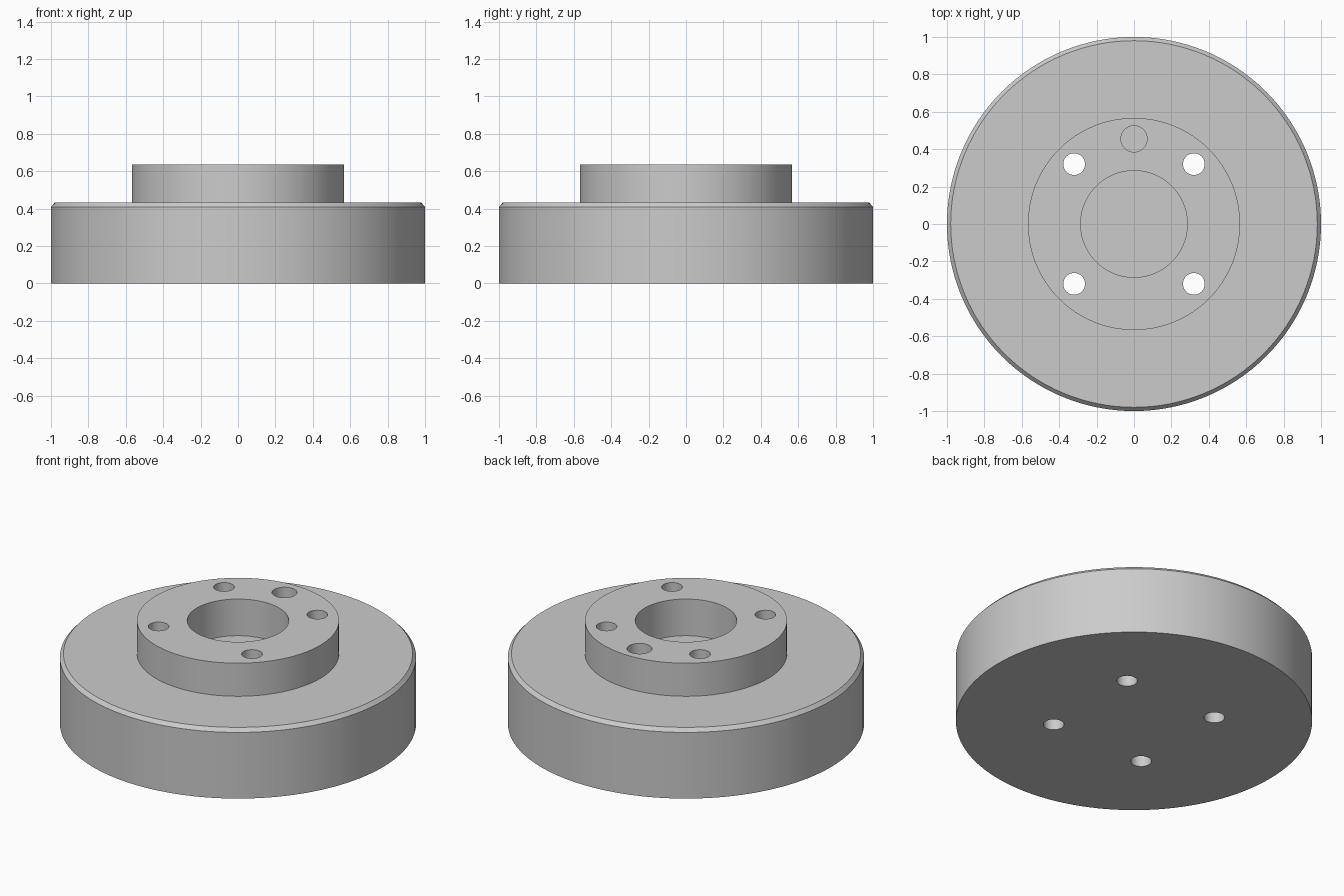
import bpy
import bmesh
from math import tau
from mathutils import Vector

default_cube = bpy.data.objects.get("Cube")
if default_cube:
    bpy.data.objects.remove(default_cube, do_unlink=True)

HUB_TOP = 0.637
BOLT = 0.32

# Single plain grey for the whole part
grey = bpy.data.materials.new("plain grey")
grey.use_nodes = True
grey.diffuse_color = (0.6, 0.6, 0.6, 1)
grey.node_tree.nodes["Principled BSDF"].inputs["Base Color"].default_value = grey.diffuse_color


def add_object(name, bm):
    mesh = bpy.data.meshes.new(name)
    bm.to_mesh(mesh)
    bm.free()
    mesh.materials.append(grey)
    obj = bpy.data.objects.new(name, mesh)
    bpy.context.collection.objects.link(obj)
    return obj


def lathe(name, profile, steps):
    """Revolve an (r, z) outline about the z axis into a closed solid."""
    bm = bmesh.new()
    verts = [bm.verts.new((r, 0, z)) for r, z in profile]
    edges = [bm.edges.new(pair) for pair in zip(verts, verts[1:])]
    bmesh.ops.spin(bm, geom=verts + edges, cent=(0, 0, 0), axis=(0, 0, 1),
                   angle=tau, steps=steps)
    bmesh.ops.remove_doubles(bm, verts=bm.verts, dist=1e-4)
    bmesh.ops.recalc_face_normals(bm, faces=bm.faces)
    return add_object(name, bm)


def drill(obj, x, y, radius, bottom):
    """Cut a round hole from above the hub down to the given height."""
    top = HUB_TOP + 0.1
    bm = bmesh.new()
    bmesh.ops.create_cone(bm, cap_ends=True, segments=48, radius1=radius,
                          radius2=radius, depth=top - bottom)
    bmesh.ops.translate(bm, verts=bm.verts, vec=Vector((x, y, (top + bottom) / 2)))
    cutter = add_object("hole_cutter", bm)
    cutter.hide_render = True
    cut = obj.modifiers.new("hole", 'BOOLEAN')
    cut.operation = 'DIFFERENCE'
    cut.solver = 'EXACT'
    cut.object = cutter
    bpy.ops.object.modifier_apply(modifier=cut.name)
    bpy.data.objects.remove(cutter, do_unlink=True)


# Chamfered disc with a raised hub and a blind centre bore
hub = lathe("flanged_hub", [
    (0, 0), (1, 0), (1, 0.41), (0.98, 0.432), (0.567, 0.432),
    (0.567, HUB_TOP), (0.285, HUB_TOP), (0.285, 0.41), (0, 0.41)], 128)
bpy.context.view_layer.objects.active = hub
hub.select_set(True)

# Four through bolt holes
for sx in (-1, 1):
    for sy in (-1, 1):
        drill(hub, sx * BOLT, sy * BOLT, 0.058, -0.1)

# Blind locating hole at the back
drill(hub, 0, 0.455, 0.07, 0.43)

bpy.ops.object.shade_smooth_by_angle(angle=0.5)
